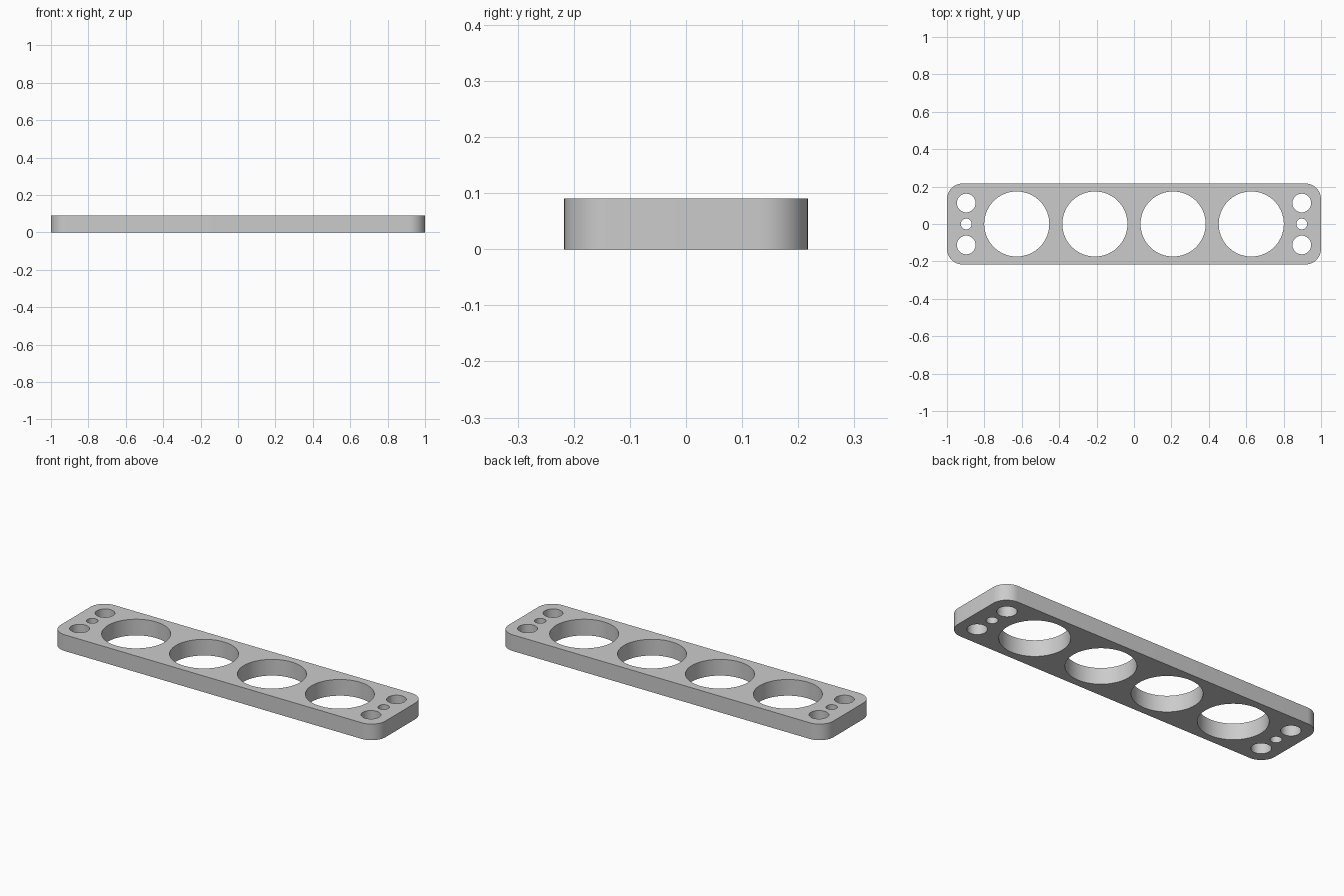
import bpy
import bmesh
from math import cos, sin, pi, radians

cube = bpy.data.objects.get("Cube")
if cube:
    bpy.data.objects.remove(cube, do_unlink=True)

HALF_LENGTH, HALF_WIDTH, HEIGHT = 1.0, 0.217, 0.09
CORNER = 0.085


def arc(cx, cy, radius, start, sweep, steps):
    """Points along a circular arc."""
    return [(cx + radius * cos(start + sweep * i / steps),
             cy + radius * sin(start + sweep * i / steps))
            for i in range(steps + 1)]


def add_outline(curve, points):
    spline = curve.splines.new('POLY')
    spline.points.add(len(points) - 1)
    for p, (x, y) in zip(spline.points, points):
        p.co = (x, y, 0, 1)
    spline.use_cyclic_u = True


def add_hole(curve, x, y, radius, sides):
    add_outline(curve, arc(x, y, radius, 0, 2 * pi, sides)[:-1])


# Rounded rectangular outline
curve = bpy.data.curves.new("plate_profile", 'CURVE')
curve.dimensions = '2D'
curve.fill_mode = 'BOTH'
curve.extrude = HEIGHT / 2
outline = []
for i, (sx, sy) in enumerate([(1, 1), (-1, 1), (-1, -1), (1, -1)]):
    outline += arc(sx * (HALF_LENGTH - CORNER), sy * (HALF_WIDTH - CORNER),
                   CORNER, i * pi / 2, pi / 2, 12)
add_outline(curve, outline)

# Row of large holes, and three mounting holes at each end
for side in (-1, 1):
    for x in (0.209, 0.627):
        add_hole(curve, side * x, 0, 0.174, 72)
    for y in (-0.112, 0.112):
        add_hole(curve, side * 0.897, y, 0.05, 40)
    add_hole(curve, side * 0.897, 0, 0.029, 32)

# Turn the extruded profile into a clean mesh
plate = bpy.data.objects.new("perforated_plate", curve)
bpy.context.collection.objects.link(plate)
plate.location.z = HEIGHT / 2
bpy.ops.object.select_all(action='DESELECT')
plate.select_set(True)
bpy.context.view_layer.objects.active = plate
bpy.ops.object.convert(target='MESH')
plate = bpy.context.object

bm = bmesh.new()
bm.from_mesh(plate.data)
bmesh.ops.remove_doubles(bm, verts=bm.verts, dist=0.0001)
bmesh.ops.recalc_face_normals(bm, faces=bm.faces)
bmesh.ops.dissolve_limit(bm, angle_limit=radians(0.5),
                         verts=[], edges=[e for e in bm.edges
                                          if abs(e.verts[0].co.z - e.verts[1].co.z) < 0.001])
bm.to_mesh(plate.data)
bm.free()
bpy.ops.object.shade_smooth_by_angle(angle=radians(30))

# Plain grey finish
grey = bpy.data.materials.new("light_grey")
grey.use_nodes = True
colour = (0.6, 0.6, 0.6, 1)
grey.diffuse_color = colour
grey.node_tree.nodes["Principled BSDF"].inputs["Base Color"].default_value = colour
plate.data.materials.clear()
plate.data.materials.append(grey)
